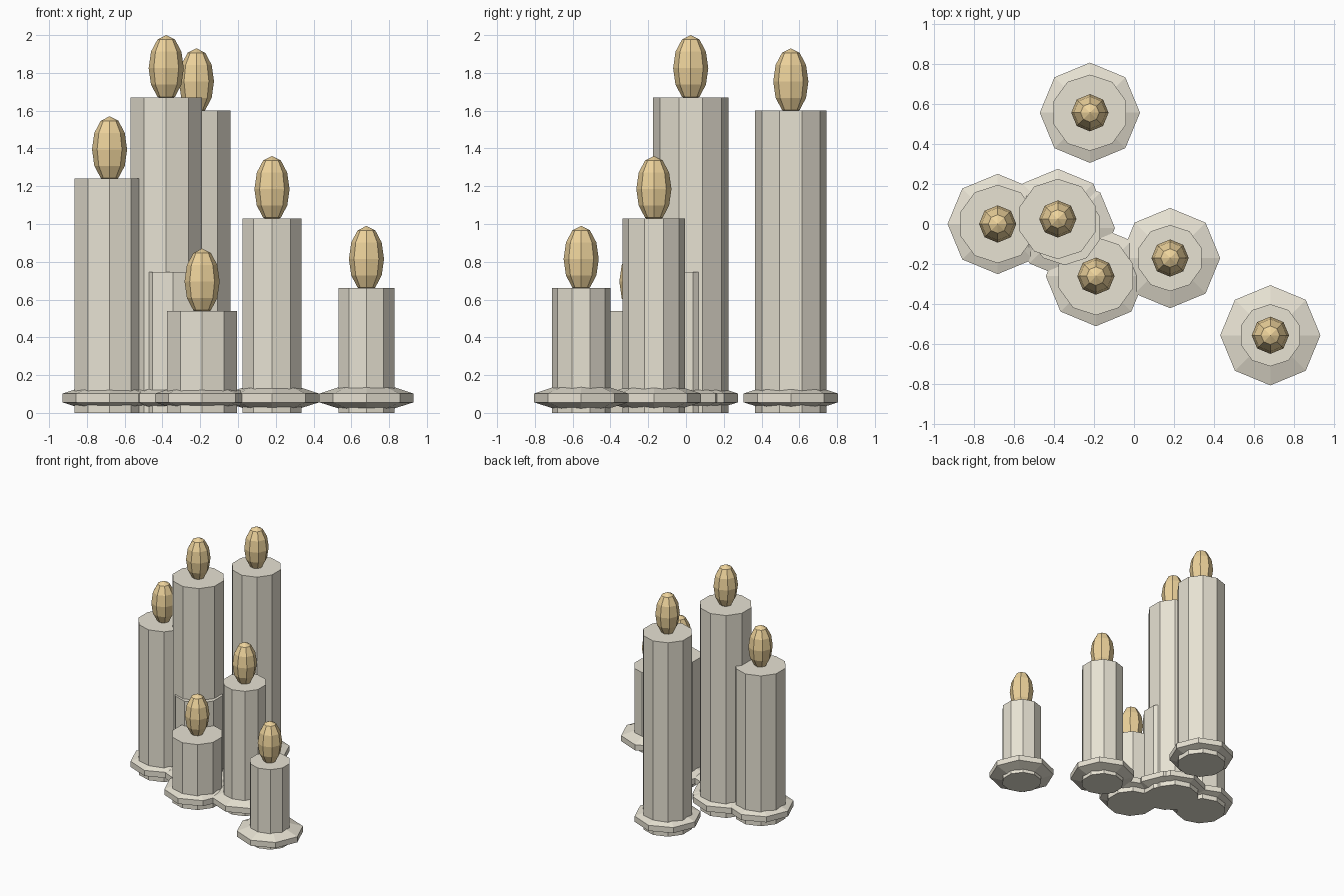
import bpy, bmesh
from math import sin, cos, pi, radians

if "Cube" in bpy.data.objects:
    bpy.data.objects.remove(bpy.data.objects["Cube"])


def material(name, color):
    m = bpy.data.materials.new(name)
    m.diffuse_color = color
    m.use_nodes = True
    m.node_tree.nodes["Principled BSDF"].inputs["Base Color"].default_value = m.diffuse_color
    return m


wax = material("wax", (0.80, 0.76, 0.65, 1))
glow = material("glow", (0.85, 0.65, 0.33, 1))


def lathe(name, profile, sides, location, mat):
    """Spin (radius, z) points around z; radius 0 makes a single pole vertex."""
    bm = bmesh.new()
    rings = []
    for r, z in profile:
        if r == 0:
            rings.append([bm.verts.new((0, 0, z))] * sides)
        else:
            rings.append([bm.verts.new((r * cos(pi / 2 + 2 * pi * i / sides),
                                        r * sin(pi / 2 + 2 * pi * i / sides), z))
                          for i in range(sides)])
    for a, b in zip(rings, rings[1:]):
        for i in range(sides):
            j = (i + 1) % sides
            quad = list(dict.fromkeys((a[i], a[j], b[j], b[i])))
            bm.faces.new(quad)
    # flat caps on open ends
    for ring in (rings[0], rings[-1]):
        if len(set(ring)) > 1:
            bm.faces.new(ring)
    bmesh.ops.recalc_face_normals(bm, faces=bm.faces)
    mesh = bpy.data.meshes.new(name)
    bm.to_mesh(mesh)
    bm.free()
    mesh.materials.append(mat)
    ob = bpy.data.objects.new(name, mesh)
    ob.location = location
    bpy.context.collection.objects.link(ob)
    return ob


# Drip dish: thin vertical rim with shallow slopes above and below
dish = [(0.13, 0.018), (0.25, 0.056), (0.25, 0.102), (0.13, 0.142)]

# Flame: stretched sphere with six rings
flame = [(0.093 * sin(radians(a)) if 0 < a < 180 else 0, -0.175 * cos(radians(a)))
         for a in range(0, 181, 30)]

# x, y, radius, height of each candle
candles = [
    (-0.68, 0.00, 0.195, 1.24),
    (-0.38, 0.025, 0.20, 1.67),
    (-0.22, 0.555, 0.19, 1.60),
    (-0.19, -0.26, 0.195, 0.54),
    (0.18, -0.17, 0.165, 1.03),
    (0.68, -0.555, 0.155, 0.66),
    (-0.345, -0.02, 0.185, 0.745),   # short one mostly inside the tallest
]

for n, (x, y, r, h) in enumerate(candles, 1):
    lathe(f"candle_body_{n}", [(r, 0), (r, h)], 10, (x, y, 0), wax)
    lathe(f"drip_dish_{n}", dish, 8, (x, y, 0), wax)
    lathe(f"flame_{n}", flame, 8, (x, y, h + 0.155), glow)
